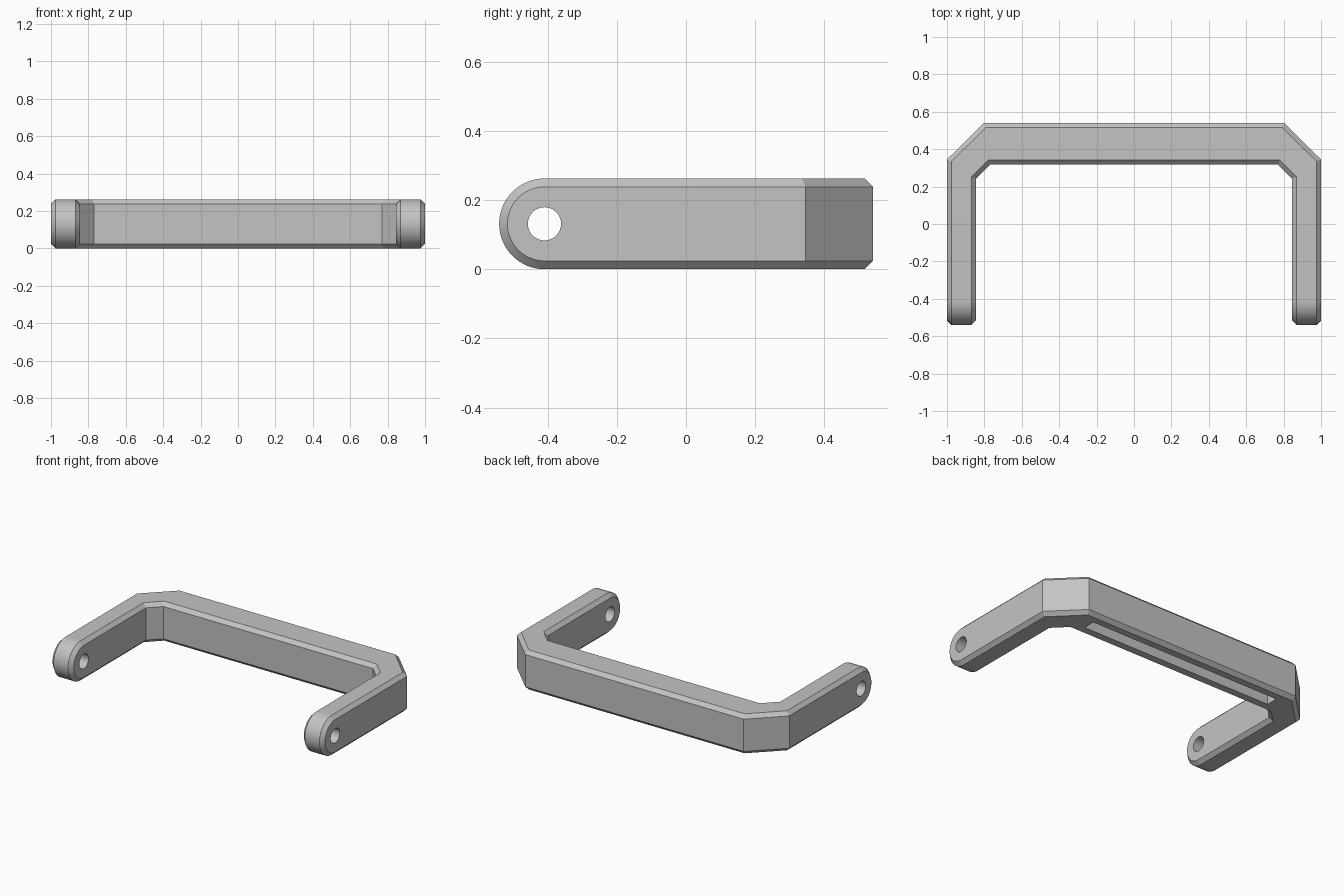
import bpy
import math
from mathutils import Vector

cube = bpy.data.objects.get("Cube")
if cube:
    bpy.data.objects.remove(cube, do_unlink=True)

HEIGHT = 0.262
RADIUS = HEIGHT / 2
FRONT = -0.54
PIVOT_Y = FRONT + RADIUS

grey = bpy.data.materials.new("plain grey")
grey.use_nodes = True
colour = (0.55, 0.55, 0.55, 1)
grey.diffuse_color = colour
grey.node_tree.nodes["Principled BSDF"].inputs["Base Color"].default_value = colour


def prism(name, outline, offset):
    """Closed solid from an outline of 3D points swept along an offset."""
    n = len(outline)
    verts = [Vector(p) for p in outline] + [Vector(p) + Vector(offset) for p in outline]
    faces = [list(range(n))[::-1], list(range(n, 2 * n))]
    faces += [[i, (i + 1) % n, (i + 1) % n + n, i + n] for i in range(n)]
    mesh = bpy.data.meshes.new(name)
    mesh.from_pydata(verts, [], faces)
    mesh.materials.append(grey)
    obj = bpy.data.objects.new(name, mesh)
    bpy.context.collection.objects.link(obj)
    # Make all normals point outwards
    bpy.context.view_layer.objects.active = obj
    bpy.ops.object.select_all(action='DESELECT')
    obj.select_set(True)
    bpy.ops.object.mode_set(mode='EDIT')
    bpy.ops.mesh.select_all(action='SELECT')
    bpy.ops.mesh.normals_make_consistent(inside=False)
    bpy.ops.object.mode_set(mode='OBJECT')
    return obj


def apply_modifier(obj, mod):
    bpy.ops.object.select_all(action='DESELECT')
    obj.select_set(True)
    bpy.context.view_layer.objects.active = obj
    bpy.ops.object.modifier_apply(modifier=mod.name)


def boolean(obj, cutter, operation):
    cutter.hide_render = True
    mod = obj.modifiers.new(operation.lower(), 'BOOLEAN')
    mod.operation = operation
    mod.solver = 'EXACT'
    mod.object = cutter
    apply_modifier(obj, mod)
    bpy.data.objects.remove(cutter, do_unlink=True)


# Plan of the handle: mirrored half outline with angled corners
half = [(1, -0.7), (1, 0.345), (0.802, 0.54)]
inner = [(0.77, 0.317), (0.845, 0.242), (0.845, -0.7)]
plan = half + [(-x, y) for x, y in reversed(half)]
plan += [(-x, y) for x, y in reversed(inner)] + inner
handle = prism("handle", [(x, y, -0.2) for x, y in plan], (0, 0, 0.8))

# Side shape: rounded front ends of the arms
arc = [math.pi / 2 + math.pi * i / 32 for i in range(33)]
side = [(PIVOT_Y + RADIUS * math.cos(a), RADIUS + RADIUS * math.sin(a)) for a in arc]
side += [(1, 0), (1, HEIGHT)]
boolean(handle, prism("side_shape", [(-2, y, z) for y, z in side], (4, 0, 0)), 'INTERSECT')

# Chamfer along every square edge
bevel = handle.modifiers.new("chamfer", 'BEVEL')
bevel.width = 0.024
bevel.segments = 1
bevel.limit_method = 'ANGLE'
bevel.angle_limit = math.radians(60)
bevel.use_clamp_overlap = False
apply_modifier(handle, bevel)

# Pivot holes through both arms
circle = [2 * math.pi * i / 32 for i in range(32)]
hole = [(-2, PIVOT_Y + 0.048 * math.cos(a), RADIUS + 0.048 * math.sin(a)) for a in circle]
boolean(handle, prism("pivot_hole", hole, (4, 0, 0)), 'DIFFERENCE')

# Long groove under the crossbar
groove = [(-0.71, 0.39, -0.1), (0.71, 0.39, -0.1), (0.71, 0.47, -0.1), (-0.71, 0.47, -0.1)]
boolean(handle, prism("groove", groove, (0, 0, 0.2)), 'DIFFERENCE')

bpy.ops.object.select_all(action='DESELECT')
handle.select_set(True)
bpy.context.view_layer.objects.active = handle
bpy.ops.object.shade_smooth_by_angle(angle=math.radians(30))
